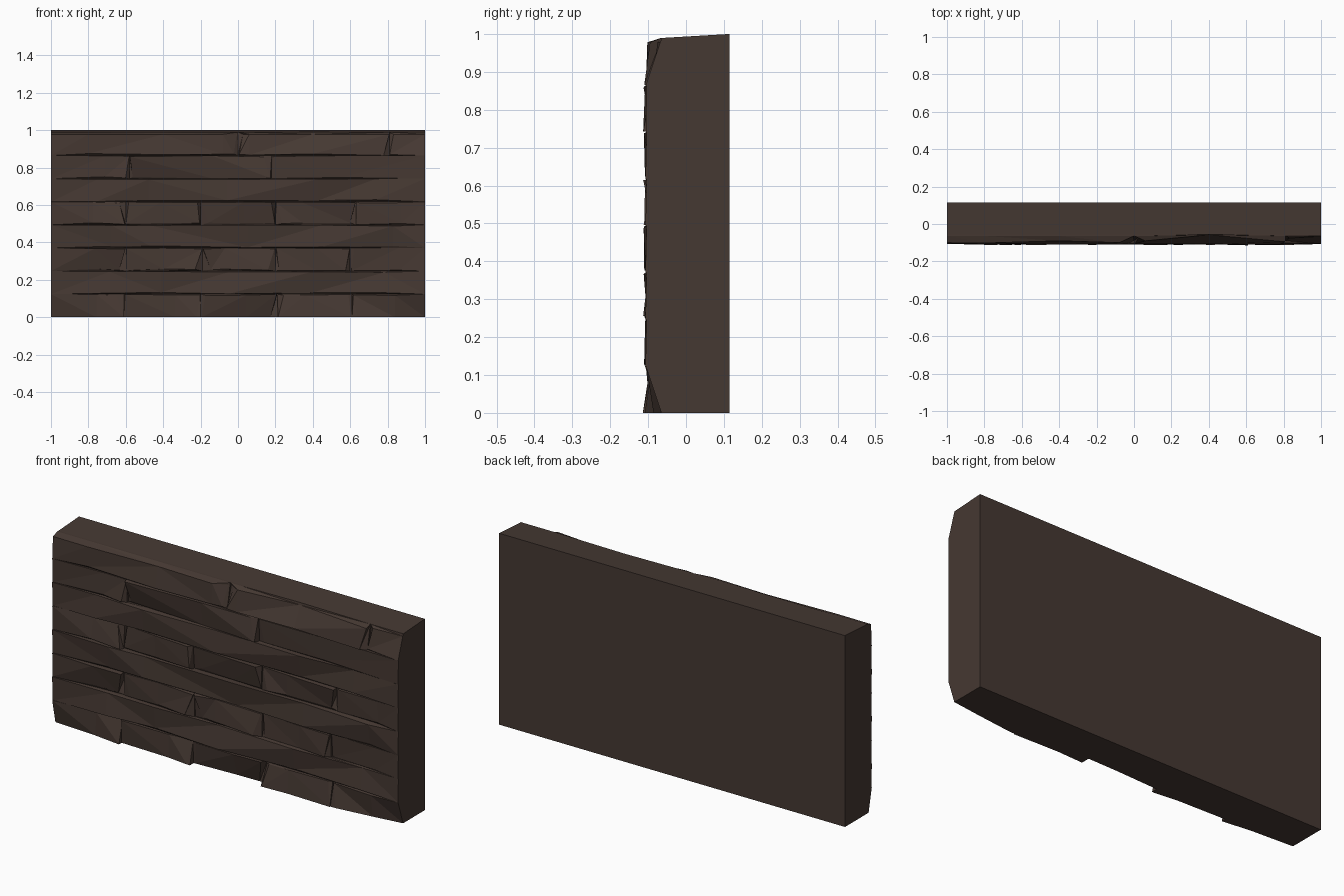
import bpy
import bmesh
import random

random.seed(23)
old = bpy.data.objects.get("Cube")
if old:
    bpy.data.objects.remove(old)

# Single dark brown stone colour
stone_mat = bpy.data.materials.new("dark brown stone")
stone_mat.use_nodes = True
colour = (0.060, 0.040, 0.032, 1)
stone_mat.diffuse_color = colour
stone_mat.node_tree.nodes["Principled BSDF"].inputs["Base Color"].default_value = colour

BACK = 0.115      # rear face of the wall
CORE = -0.055     # front of the hidden core
BED = -0.05       # rear of the facing stones, inside the core
COURSE = 0.1235   # height of one course
TOP = 0.978       # front upper edge of the top course
RIM = 0.064       # depth of the upper rim of the wall


def finish(bm, name):
    bmesh.ops.recalc_face_normals(bm, faces=bm.faces)
    mesh = bpy.data.meshes.new(name)
    bm.to_mesh(mesh)
    bm.free()
    mesh.materials.append(stone_mat)
    obj = bpy.data.objects.new(name, mesh)
    bpy.context.collection.objects.link(obj)


def make_core():
    """Plain slab whose top falls slightly to the front."""
    bm = bmesh.new()
    profile = [(CORE, 0), (BACK, 0), (BACK, 1), (CORE, 0.99)]
    ends = [[bm.verts.new((x, y, z)) for y, z in profile] for x in (-1, 1)]
    for ring in ends:
        bm.faces.new(ring)
    for i in range(len(profile)):
        j = (i + 1) % len(profile)
        bm.faces.new((ends[0][i], ends[0][j], ends[1][j], ends[1][i]))
    finish(bm, "wall_core")


def add_stone(bm, columns, z0, z1):
    """Rough stone; each column is (x, depth at bottom, depth at top)."""
    rings = []
    last = len(columns) - 1
    for i, (x, low, high) in enumerate(columns):
        outer = abs(x) == 1
        # bed joints open between the columns and close at the wall ends
        low_z = z0 if outer or z0 == 0 else z0 + random.uniform(0.001, 0.012)
        high_z = z1 if outer or z1 == TOP else z1 - random.uniform(0, 0.007)
        # end joints are wedges, wide at one edge and closed at the other
        chips = [0, 0]
        if i in (0, last) and not outer:
            chips = [random.uniform(0, 0.008), random.uniform(0.015, 0.045)]
            random.shuffle(chips)
        side = 1 if i == 0 else -1
        shoulder_low = low if outer or z0 == 0 else min(low - 0.006, 0.088)
        shoulder_high = high if outer else min(high - 0.006, 0.088)
        shoulder_z = back_z = z1
        if z1 == TOP:
            shoulder_high, shoulder_z, back_z = min(high - 0.002, RIM), 0.99, 0.99
        points = [(x, BED, z0), (x, -shoulder_low, z0),
                  (x + side * chips[0], -low, low_z),
                  (x + side * chips[1], -high, high_z),
                  (x, -shoulder_high, shoulder_z), (x, BED, back_z)]
        rings.append([bm.verts.new(p) for p in points])
    caps = [bm.faces.new(rings[0]), bm.faces.new(rings[-1])]
    bmesh.ops.triangulate(bm, faces=caps)
    for a, b in zip(rings, rings[1:]):
        # a random diagonal for each panel gives the faceted face
        for j in range(len(a)):
            k = (j + 1) % len(a)
            if random.random() < 0.5:
                bm.faces.new((a[j], a[k], b[k]))
                bm.faces.new((a[j], b[k], b[j]))
            else:
                bm.faces.new((a[j], a[k], b[j]))
                bm.faces.new((a[k], b[k], b[j]))
    bmesh.ops.remove_doubles(bm, verts=[v for r in rings for v in r], dist=0.0001)


def long_course(row):
    """Unbroken course whose face twists from column to column."""
    bm = bmesh.new()
    columns = [(-1, 0.102, 0.107)]
    for i, x in enumerate((-0.75, -0.4, 0, 0.4, 0.75)):
        depths = [random.uniform(0.106, 0.112), random.uniform(0.088, 0.1)]
        if (i + row // 2) % 2:
            depths.reverse()
        columns.append((x + random.uniform(-0.08, 0.08), *depths))
    columns.append((1, 0.107, 0.104))
    add_stone(bm, columns, row * COURSE, (row + 1) * COURSE)
    finish(bm, f"long_course_{row + 1}")


def jointed_course(row, joints, depths):
    """Course of separate stones; depths are bottom l/r and top l/r."""
    bm = bmesh.new()
    edges = [-1] + joints + [1]
    for left, right, (bl, br, tl, tr) in zip(edges, edges[1:], depths):
        middle = left + (right - left) * random.uniform(0.3, 0.7)
        columns = [(left, bl, tl),
                   (middle, (bl + br) / 2 - random.uniform(0, 0.008),
                    (tl + tr) / 2 + random.uniform(-0.008, 0.006)),
                   (right, br, tr)]
        add_stone(bm, columns, row * COURSE, (row + 1) * COURSE)
    finish(bm, f"jointed_course_{row + 1}")


make_core()
for course in (1, 3, 5):
    long_course(course)

# Bottom course
jointed_course(0, [-0.61, -0.2, 0.21, 0.61], [
    (0.08, 0.113, 0.106, 0.085), (0.09, 0.112, 0.1, 0.08), (0.08, 0.067, 0.095, 0.108),
    (0.113, 0.114, 0.092, 0.095), (0.109, 0.065, 0.09, 0.106)])
# Middle courses
jointed_course(2, [-0.6, -0.19, 0.2, 0.6], [
    (0.102, 0.08, 0.106, 0.108), (0.085, 0.113, 0.09, 0.1), (0.085, 0.11, 0.1, 0.09),
    (0.09, 0.108, 0.085, 0.1), (0.08, 0.107, 0.09, 0.104)])
jointed_course(4, [-0.6, -0.2, 0.2, 0.63], [
    (0.102, 0.112, 0.106, 0.085), (0.085, 0.11, 0.08, 0.108), (0.08, 0.09, 0.09, 0.113),
    (0.1, 0.085, 0.085, 0.108), (0.085, 0.107, 0.09, 0.104)])
jointed_course(6, [-0.58, 0.18], [
    (0.102, 0.108, 0.106, 0.09), (0.08, 0.113, 0.112, 0.095), (0.085, 0.106, 0.09, 0.104)])

# Top course, with deeper chips on the model's left half
top = bmesh.new()
for stone in (
        [(-1, 0.106, 0.1), (-0.8, 0.1, 0.102), (-0.4, 0.11, 0.09),
         (-0.08, 0.104, 0.1), (0, 0.1, 0.068)],
        [(0, 0.106, 0.07), (0.06, 0.104, 0.09), (0.4, 0.108, 0.058), (0.81, 0.11, 0.095)],
        [(0.81, 0.09, 0.075), (1, 0.106, 0.066)]):
    add_stone(top, stone, 7 * COURSE, TOP)
finish(top, "top_course")
